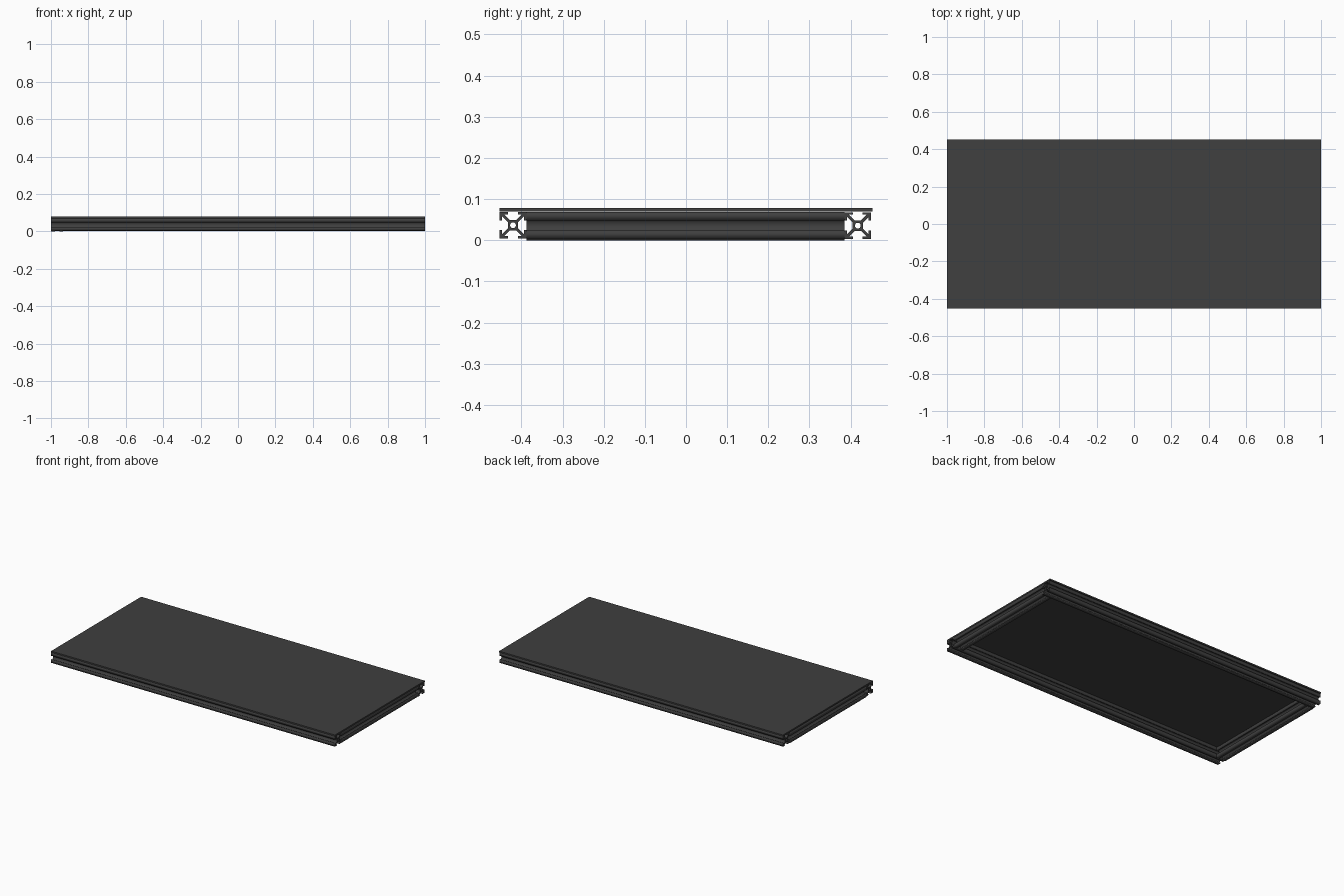
import bpy, math
from mathutils import Matrix

if "Cube" in bpy.data.objects:
    bpy.data.objects.remove(bpy.data.objects["Cube"])

mat = bpy.data.materials.new("dark_grey")
mat.diffuse_color = (0.05, 0.05, 0.05, 1)
mat.use_nodes = True
mat.node_tree.nodes["Principled BSDF"].inputs["Base Color"].default_value = mat.diffuse_color

H = 0.0325    # half width of the extrusion
S = 0.0120    # half slot opening
T = 0.0060    # lip thickness
C = 0.0125    # half of the central core
D = 0.0050    # diagonal web offset
BORE = 0.0070


def add_spline(curve, pts):
    sp = curve.splines.new('POLY')
    sp.points.add(len(pts) - 1)
    for p, (x, y) in zip(sp.points, pts):
        p.co = (x, y, 0, 1)
    sp.use_cyclic_u = True


def slot_rail(name, length, location, along):
    """T-slot extrusion with a round bore, running along x or y."""
    curve = bpy.data.curves.new(name, 'CURVE')
    curve.dimensions = '2D'
    curve.fill_mode = 'BOTH'
    curve.extrude = length / 2
    k = H - T
    quarter = [(C, C - D), (k, k - D), (k, S), (H, S), (H, H),
               (S, H), (S, k), (k - D, k), (C - D, C)]
    outline = []
    for i in range(4):
        c, s = [(1, 0), (0, 1), (-1, 0), (0, -1)][i]
        outline += [(c * x - s * y, s * x + c * y) for x, y in quarter]
    add_spline(curve, outline)
    add_spline(curve, [(BORE * math.cos(a * math.tau / 24),
                        BORE * math.sin(a * math.tau / 24)) for a in range(24)])
    tmp = bpy.data.objects.new(name + "_curve", curve)
    bpy.context.collection.objects.link(tmp)
    dg = bpy.context.evaluated_depsgraph_get()
    mesh = bpy.data.meshes.new_from_object(tmp.evaluated_get(dg))
    bpy.data.objects.remove(tmp)
    mesh.transform(Matrix.Rotation(math.pi / 2, 4, 'Y' if along == 'x' else 'X'))
    mesh.materials.clear()
    mesh.materials.append(mat)
    ob = bpy.data.objects.new(name, mesh)
    ob.location = location
    bpy.context.collection.objects.link(ob)
    return ob


# Long rails at front and back
slot_rail("front_rail", 2.0, (0, -0.4205, 0.0365), 'x')
slot_rail("back_rail", 2.0, (0, 0.4175, 0.0355), 'x')

# Cross rails fitted between the long rails
y0, y1 = -0.388, 0.385
for name, x, z in (("left_cross_rail", -1 + H, H), ("right_cross_rail", 1 - H, 0.0365)):
    slot_rail(name, y1 - y0, (x, (y0 + y1) / 2, z), 'y')

# Top panel
bpy.ops.mesh.primitive_cube_add(size=1, location=(0, 0, 0.074))
panel = bpy.context.object
panel.name = "top_panel"
panel.scale = (2.0, 0.906, 0.009)
bpy.ops.object.transform_apply(location=False, rotation=False, scale=True)
panel.data.materials.append(mat)
